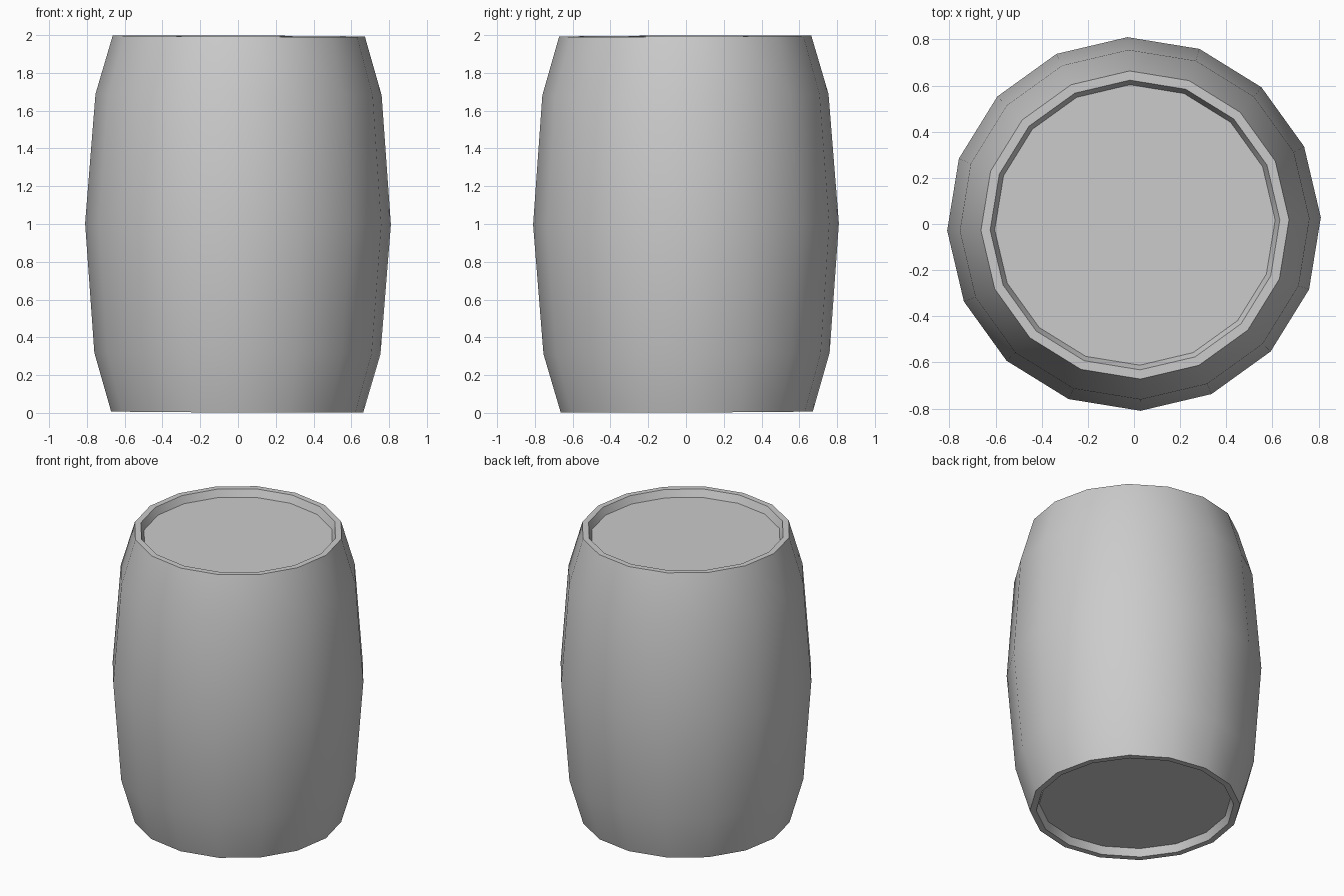
import bpy
import bmesh
from math import cos, sin, tau, radians
from mathutils import Matrix

if "Cube" in bpy.data.objects:
    bpy.data.objects.remove(bpy.data.objects["Cube"], do_unlink=True)

SIDES = 16
HALF = 0.995

# Upper half profile (radius, height above the middle): recessed lid, rim, staves, belly
upper = [(0.608, HALF - 0.05), (0.628, HALF), (0.668, HALF), (0.758, 0.685)]
profile = upper + [(0.81, 0)] + [(r, -z) for r, z in reversed(upper)]

grey = bpy.data.materials.new("plain grey")
grey.use_nodes = True
colour = (0.6, 0.6, 0.6, 1)
grey.diffuse_color = colour
grey.node_tree.nodes["Principled BSDF"].inputs["Base Color"].default_value = colour

# Rings of the turned body
bm = bmesh.new()
rings = []
for r, z in profile:
    angles = [tau * i / SIDES + radians(2) for i in range(SIDES)]
    rings.append([bm.verts.new((r * cos(a), r * sin(a), z)) for a in angles])

for top, bottom in zip(rings, rings[1:]):
    for i in range(SIDES):
        j = (i + 1) % SIDES
        bm.faces.new((top[i], bottom[i], bottom[j], top[j]))

# Flat lid and base
bm.faces.new(rings[0])
bm.faces.new(reversed(rings[-1]))
bmesh.ops.recalc_face_normals(bm, faces=bm.faces)

# Slight lean, then stand on the ground
lean = Matrix.Rotation(radians(0.25), 4, "X") @ Matrix.Rotation(radians(0.25), 4, "Y")
bm.transform(Matrix.Translation((0, 0, 1)) @ lean)

mesh = bpy.data.meshes.new("barrel_body")
bm.to_mesh(mesh)
bm.free()
mesh.materials.append(grey)
barrel = bpy.data.objects.new("barrel_body", mesh)
bpy.context.collection.objects.link(barrel)

# Smooth sides with crisp rims
bpy.ops.object.select_all(action="DESELECT")
barrel.select_set(True)
bpy.context.view_layer.objects.active = barrel
bpy.ops.object.shade_smooth_by_angle(angle=radians(30))
